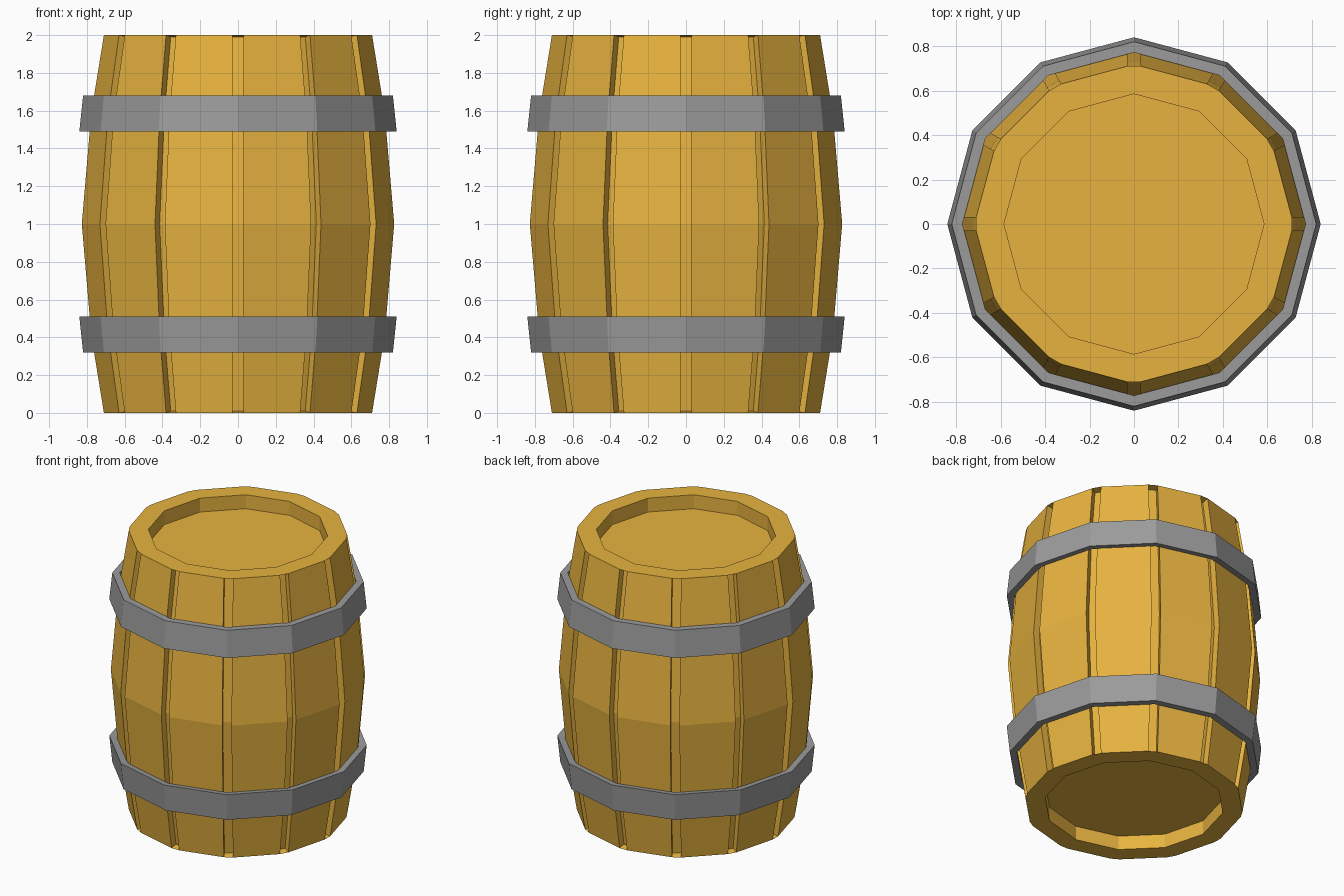
import bpy, bmesh, math
from mathutils import Matrix, Vector

if "Cube" in bpy.data.objects:
    bpy.data.objects.remove(bpy.data.objects["Cube"])

N = 12                       # staves around the barrel
W, D = 0.03, 0.05            # groove half width and depth
PROFILE = [(0.71, 0.0), (0.777, 0.415), (0.827, 1.0), (0.777, 1.585), (0.71, 2.0)]
FLOOR = [(0.66, 0.009), (0.727, 0.42), (0.777, 1.0), (0.727, 1.58), (0.66, 1.991)]


def material(name, color):
    m = bpy.data.materials.new(name)
    m.diffuse_color = (*color, 1)
    m.use_nodes = True
    m.node_tree.nodes["Principled BSDF"].inputs["Base Color"].default_value = m.diffuse_color
    return m


def finish(bm, name, mat):
    bmesh.ops.recalc_face_normals(bm, faces=bm.faces)
    me = bpy.data.meshes.new(name)
    bm.to_mesh(me)
    bm.free()
    ob = bpy.data.objects.new(name, me)
    bpy.context.collection.objects.link(ob)
    if mat:
        me.materials.append(mat)
    return ob


def point(bm, k, r, side, z):
    return bm.verts.new(Matrix.Rotation(math.tau * k / N, 3, 'Z') @ Vector((r, side, z)))


def barrel_body(mat):
    bm = bmesh.new()

    def column(profile, side):
        return [[point(bm, k, r, side, z) for r, z in profile] for k in range(N)]

    left, right = column(PROFILE, W), column(PROFILE, -W)
    fl, fr = column(FLOOR, W), column(FLOOR, -W)
    for k in range(N):
        j = (k + 1) % N
        # stave face, groove walls and groove floor
        for a, b in ((left[k], right[j]), (right[k], fr[k]), (fr[k], fl[k]), (fl[k], left[k])):
            for i in range(len(PROFILE) - 1):
                bm.faces.new((a[i], b[i], b[i + 1], a[i + 1]))
    # rim, recess wall and sunken head at both ends
    for i, z, head_z in ((0, 0.0, 0.1), (-1, 2.0, 1.9)):
        rim = [point(bm, k, 0.585, 0, z) for k in range(N)]
        head = [point(bm, k, 0.585, 0, head_z) for k in range(N)]
        for k in range(N):
            j = (k + 1) % N
            bm.faces.new((left[k][i], right[j][i], rim[j], rim[k]))
            bm.faces.new((right[k][i], left[k][i], rim[k]))
            bm.faces.new((right[k][i], left[k][i], fl[k][i], fr[k][i]))
            bm.faces.new((rim[k], rim[j], head[j], head[k]))
        bm.faces.new(head)
    return finish(bm, "barrel_body", mat)


def hoop(name, section):
    bm = bmesh.new()
    rings = [[point(bm, k, r, 0, z) for k in range(N)] for r, z in section]
    for a, b in zip(rings, rings[1:] + rings[:1]):
        for k in range(N):
            j = (k + 1) % N
            bm.faces.new((a[k], a[j], b[j], b[k]))
    return finish(bm, name, material(name + "_metal", (0.33, 0.33, 0.33)))


barrel_body(material("wood", (0.80, 0.45, 0.05)))

# metal hoops, mirrored about mid height
SECTION = [(0.84, 1.49), (0.82, 1.68), (0.772, 1.68), (0.787, 1.497)]
hoop("upper_hoop", SECTION)
hoop("lower_hoop", [(r, 2 - z) for r, z in SECTION])
